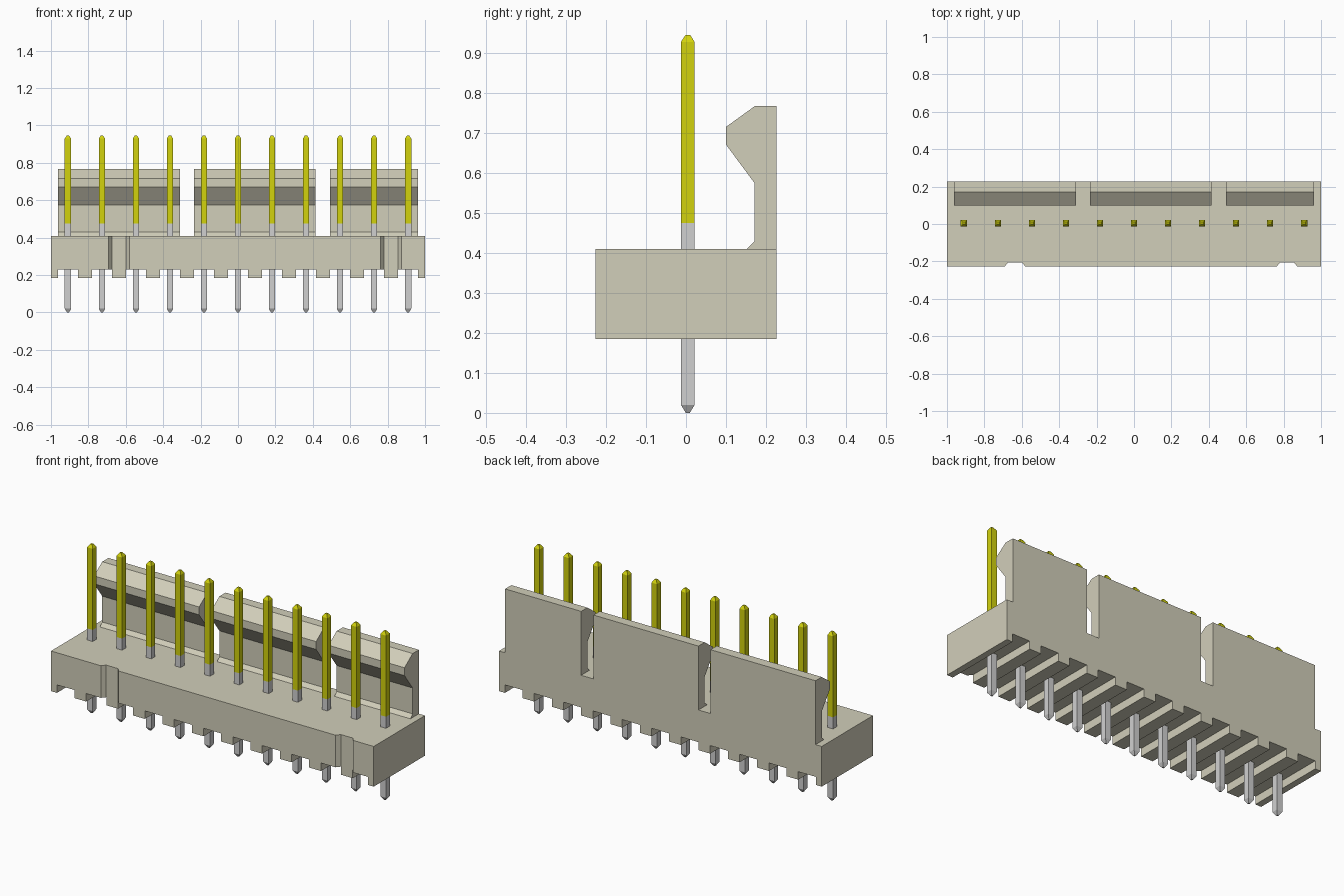
import bpy, bmesh
from mathutils import Vector

cube = bpy.data.objects.get("Cube")
if cube:
    bpy.data.objects.remove(cube, do_unlink=True)

PITCH = 2 / 11
PIN_X = [(i - 5) * PITCH for i in range(11)]
DEPTH = 0.227          # half depth of the housing
Z_FOOT, Z_SLOT, Z_TOP = 0.185, 0.23, 0.41


def material(name, rgb):
    m = bpy.data.materials.new(name)
    m.use_nodes = True
    m.diffuse_color = (*rgb, 1)
    bsdf = next(n for n in m.node_tree.nodes if n.type == 'BSDF_PRINCIPLED')
    bsdf.inputs["Base Color"].default_value = (*rgb, 1)
    return m


BEIGE = material("beige plastic", (0.64, 0.62, 0.49))
GOLD = material("yellow plating", (0.65, 0.65, 0.004))
SILVER = material("silver tin", (0.63, 0.63, 0.63))


def make_object(name, bm, *mats):
    bmesh.ops.recalc_face_normals(bm, faces=bm.faces)
    me = bpy.data.meshes.new(name)
    bm.to_mesh(me)
    bm.free()
    ob = bpy.data.objects.new(name, me)
    bpy.context.collection.objects.link(ob)
    for m in mats:
        me.materials.append(m)
    return ob


def prism(name, points, offset, mat):
    """Extrude a flat outline of 3D points along offset."""
    bm = bmesh.new()
    face = bm.faces.new([bm.verts.new(p) for p in points])
    ext = bmesh.ops.extrude_face_region(bm, geom=[face])
    bmesh.ops.translate(bm, vec=Vector(offset),
                        verts=[v for v in ext["geom"] if isinstance(v, bmesh.types.BMVert)])
    return make_object(name, bm, mat)


# Housing: comb outline with a slot under every pin, extruded front to back
outline = [(1, Z_FOOT), (1, Z_TOP), (-1, Z_TOP), (-1, Z_FOOT)]
for x in PIN_X:
    a, b = x - 0.0545, x + 0.0545
    outline += [(a, Z_FOOT), (a, Z_SLOT), (b, Z_SLOT), (b, Z_FOOT)]
housing = prism("housing", [(x, -DEPTH, z) for x, z in outline], (0, 2 * DEPTH, 0), BEIGE)

# Two chamfered key grooves cut into the front face
for gx in (-3.5 * PITCH, 4.5 * PITCH):
    shape = [(-0.073, -0.249), (0.073, -0.249), (0.037, -0.205), (-0.037, -0.205)]
    cutter = prism("groove_cutter", [(gx + x, y, 0.1) for x, y in shape], (0, 0, 0.4), BEIGE)
    cutter.hide_render = True
    mod = housing.modifiers.new("groove", 'BOOLEAN')
    mod.operation, mod.solver, mod.object = 'DIFFERENCE', 'EXACT', cutter
    bpy.context.view_layer.objects.active = housing
    bpy.ops.object.modifier_apply(modifier=mod.name)
    bpy.data.objects.remove(cutter, do_unlink=True)

# Hooked latch wall at the back, in three sections
LATCH = [(DEPTH, Z_TOP), (DEPTH, 0.768), (0.172, 0.768), (0.1, 0.716),
         (0.1, 0.672), (0.172, 0.575), (0.172, 0.43), (0.152, Z_TOP)]
for side, x0, x1 in (("right", -0.962, -0.311), ("middle", -0.236, 0.414), ("left", 0.491, 0.962)):
    prism("latch_" + side, [(x0, y, z) for y, z in LATCH], (x1 - x0, 0, 0), BEIGE)

# Square pins with tapered tips, plated above the split height
SPLIT = 0.475
RINGS = [(0.0, 0.005), (0.02, 0.0172), (SPLIT, 0.0172), (0.929, 0.0172), (0.946, 0.006)]
for i, x in enumerate(PIN_X):
    bm = bmesh.new()
    rings = [[bm.verts.new((x + sx * r, 0.0045 + sy * r, z))
              for sx, sy in ((-1, -1), (1, -1), (1, 1), (-1, 1))] for z, r in RINGS]
    for lo, hi in zip(rings, rings[1:]):
        for k in range(4):
            n = (k + 1) % 4
            bm.faces.new((lo[k], lo[n], hi[n], hi[k]))
    bm.faces.new(rings[0])
    bm.faces.new(rings[-1])
    for f in bm.faces:
        f.material_index = int(f.calc_center_median().z > SPLIT)
    make_object(f"pin_{i + 1}", bm, SILVER, GOLD)
